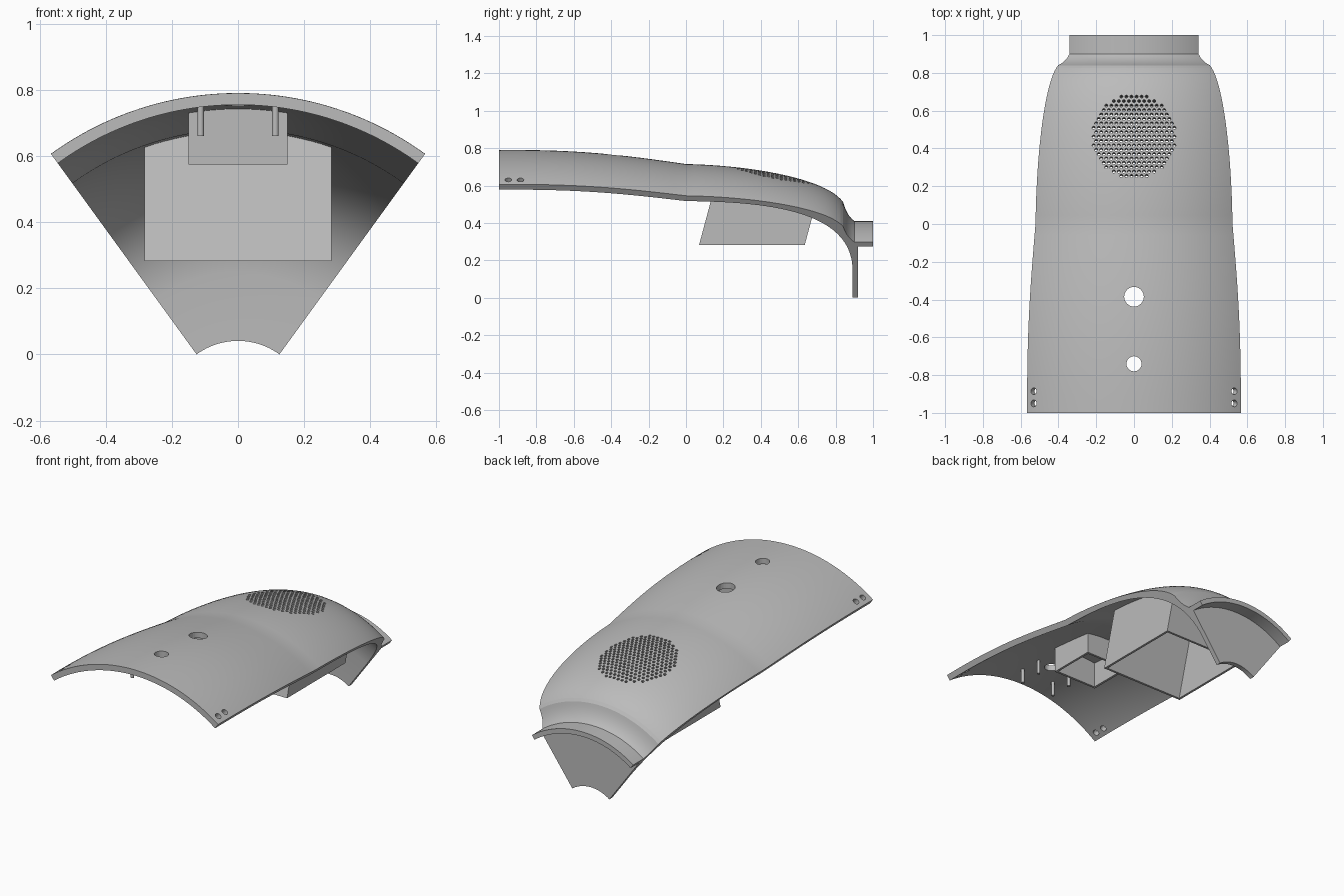
import bpy, bmesh, math
from mathutils import Vector, Matrix
from mathutils.geometry import interpolate_bezier

cube = bpy.data.objects.get("Cube")
if cube:
    bpy.data.objects.remove(cube, do_unlink=True)

AXIS_Z = -0.172            # height of the axis the shell is swept about
HALF = math.radians(36)    # half of the swept angle
WALL = 0.035

grey = bpy.data.materials.new("plain grey")
grey.use_nodes = True
GREY = (0.5, 0.5, 0.5, 1)
grey.diffuse_color = GREY
grey.node_tree.nodes["Principled BSDF"].inputs["Base Color"].default_value = GREY


def make_object(name, bm, angle=None):
    bmesh.ops.recalc_face_normals(bm, faces=bm.faces)
    mesh = bpy.data.meshes.new(name)
    bm.to_mesh(mesh)
    bm.free()
    mesh.materials.append(grey)
    obj = bpy.data.objects.new(name, mesh)
    bpy.context.collection.objects.link(obj)
    if angle:
        smooth(obj, angle)
    return obj


def activate(obj):
    bpy.ops.object.select_all(action='DESELECT')
    obj.select_set(True)
    bpy.context.view_layer.objects.active = obj


def smooth(obj, angle):
    activate(obj)
    bpy.ops.object.shade_smooth_by_angle(angle=math.radians(angle))


def bezier(points, count):
    a, b, c, d = [Vector((y, r, 0)) for y, r in points]
    return [(p.x, p.y) for p in interpolate_bezier(a, b, c, d, count)]


# Shell cross-section as (y, radius)
front = bezier([(-1, .962), (-.55, .967), (-.3, .93), (0, .887)], 16)
dome = bezier([(0, .887), (.35, .88), (.75, .81), (.84, .684)], 24)
neck = bezier([(.84, .684), (.852, .64), (.87, .605), (.9, .582)], 8)
inner_dome = bezier([(0, .852), (.35, .845), (.87, .82), (.89, .42)], 28)
inner = [(y, r - WALL) for y, r in front] + inner_dome[1:]
collar_and_plate = [(1, .582), (1, .553), (.92, .553), (.92, .213), (.89, .213)]
profile = front + dome[1:] + neck[1:] + collar_and_plate + inner[::-1]


def inner_radius(y):
    for (ya, ra), (yb, rb) in zip(inner, inner[1:]):
        if ya <= y <= yb:
            return ra + (rb - ra) * (y - ya) / (yb - ya)
    return inner[-1][1]


# Curved shell with collar and end plate
STEPS = 64
bm = bmesh.new()
rings = []
for i in range(STEPS + 1):
    a = -HALF + 2 * HALF * i / STEPS
    rings.append([bm.verts.new((r * math.sin(a), y, AXIS_Z + r * math.cos(a)))
                  for y, r in profile])
n = len(profile)
for ring, following in zip(rings, rings[1:]):
    for j in range(n):
        k = (j + 1) % n
        bm.faces.new((ring[j], ring[k], following[k], following[j]))
bm.faces.new(rings[0])
bm.faces.new(rings[-1])
shell = make_object("curved_shell", bm)


def add_rod(bm, centre, radius, length, direction=(0, 0, 1), sides=32):
    turn = Vector((0, 0, 1)).rotation_difference(Vector(direction)).to_matrix().to_4x4()
    bmesh.ops.create_cone(bm, cap_ends=True, segments=sides, radius1=radius,
                          radius2=radius, depth=length,
                          matrix=Matrix.Translation(centre) @ turn)


# Cutters for the round holes, the side screw holes and the speaker grille
bm = bmesh.new()
add_rod(bm, (0, -.385, .73), .052, .2)
add_rod(bm, (0, -.74, .76), .04, .2)
for side in (-1, 1):
    for y in (-.95, -.885):
        a = side * math.radians(33.5)
        out = Vector((math.sin(a), 0, math.cos(a)))
        add_rod(bm, out * .945 + Vector((0, y, AXIS_Z)), .018, .12, out, 20)
PITCH = .0267
tilt = Vector((0, math.sin(math.radians(15)), math.cos(math.radians(15))))
for row in range(-9, 10):
    for col in range(-9, 10):
        x = (col + (row % 2) / 2) * PITCH
        y = row * PITCH * math.sqrt(3) / 2
        if math.hypot(x, y) < .222:
            r = inner_radius(.46 + y) + WALL / 2
            z = AXIS_Z + math.sqrt(r * r - x * x)
            add_rod(bm, (x, .46 + y, z), .0085, .12, tilt, 8)
cutter = make_object("hole_cutter", bm)
cutter.hide_render = True
cut = shell.modifiers.new("holes", 'BOOLEAN')
cut.operation = 'DIFFERENCE'
cut.solver = 'EXACT'
cut.object = cutter
activate(shell)
bpy.ops.object.modifier_apply(modifier=cut.name)
bpy.data.objects.remove(cutter, do_unlink=True)
smooth(shell, 7)


# Open-bottomed housings whose walls rise into the shell
def housing(name, half_x, y0, y1, z0, slant, thick):
    def loop(inset):
        hx, ya, yb = half_x - inset, y0 + inset, y1 - inset
        corners = [(-hx, ya), (hx, ya), (hx, yb), (-hx, yb)]
        low, high = [], []
        for (xa, sa), (xb, sb) in zip(corners, corners[1:] + corners[:1]):
            for i in range(12):
                x, y = xa + (xb - xa) * i / 12, sa + (sb - sa) * i / 12
                z = z0
                while math.hypot(x, z - AXIS_Z) < inner_radius(y + slant * (z - z0)) + .01:
                    z += .002
                low.append(bm.verts.new((x, y, z0)))
                high.append(bm.verts.new((x, y + slant * (z - z0), z)))
        return low, high

    bm = bmesh.new()
    out_low, out_high = loop(0)
    in_low, in_high = loop(thick)
    for a, b in ((out_low, out_high), (in_low, in_high),
                 (out_low, in_low), (out_high, in_high)):
        for i in range(len(a)):
            k = (i + 1) % len(a)
            bm.faces.new((a[i], a[k], b[k], b[i]))
    return make_object(name, bm)


housing("speaker_housing", .283, .07, .635, .283, math.tan(math.radians(15)), .014)
housing("button_housing", .15, -.53, -.235, .575, 0, .014)

# Mounting posts under the shell
for side, label in ((-1, "right"), (1, "left")):
    for y, place in ((-.86, "front"), (-.72, "rear")):
        bm = bmesh.new()
        add_rod(bm, (side * .113, y, .71), .01, .1, sides=20)
        make_object(f"{place}_{label}_post", bm, 30)
